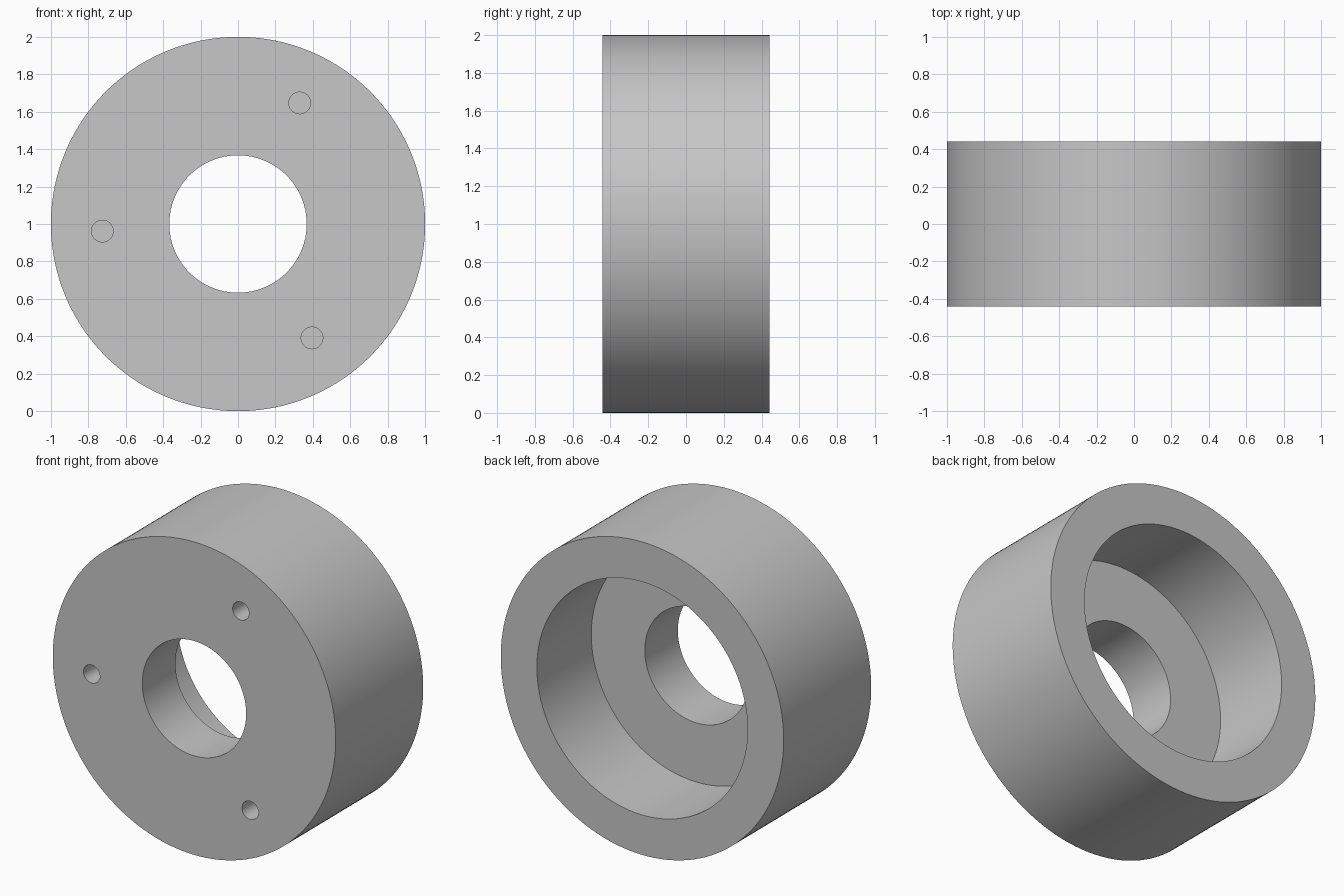
import bpy
import bmesh
from math import cos, sin, radians, tau
from mathutils import Vector

default = bpy.data.objects.get("Cube")
if default:
    bpy.data.objects.remove(default, do_unlink=True)

HALF = 0.442            # half the thickness along y
CENTRE = Vector((0, 0, 1))
OUTER, BORE, RECESS = 1.0, 0.367, 0.745
RECESS_DEPTH = 0.55
PIN_CIRCLE, PIN_RADIUS, PIN_DEPTH = 0.726, 0.058, 0.25

grey = bpy.data.materials.new("plain grey")
grey.use_nodes = True
colour = (0.57, 0.57, 0.57, 1)
grey.diffuse_color = colour
grey.node_tree.nodes["Principled BSDF"].inputs["Base Color"].default_value = colour


def lathe(name, profile, centre, steps):
    """Spin a closed (radius, y) profile around the y axis."""
    bm = bmesh.new()
    verts = [bm.verts.new((r, y, 0)) for r, y in profile]
    edges = [bm.edges.new((verts[i - 1], verts[i])) for i in range(len(verts))]
    bmesh.ops.spin(bm, geom=verts + edges, cent=(0, 0, 0), axis=(0, 1, 0),
                   angle=tau, steps=steps, use_merge=True)
    bmesh.ops.remove_doubles(bm, verts=bm.verts, dist=1e-5)
    bmesh.ops.recalc_face_normals(bm, faces=bm.faces)
    mesh = bpy.data.meshes.new(name)
    bm.to_mesh(mesh)
    bm.free()
    mesh.materials.append(grey)
    obj = bpy.data.objects.new(name, mesh)
    obj.location = centre
    bpy.context.collection.objects.link(obj)
    return obj


# Ring body: narrow bore through the front, wide recess in the back
floor = HALF - RECESS_DEPTH
body = lathe("ring_body", [(BORE, -HALF), (OUTER, -HALF), (OUTER, HALF),
                           (RECESS, HALF), (RECESS, floor), (BORE, floor)],
             CENTRE, 160)

# Three blind pin holes in the front face
for i in range(3):
    angle = radians(63 + 120 * i)
    bm = bmesh.new()
    bmesh.ops.create_cone(bm, cap_ends=True, segments=40, radius1=PIN_RADIUS,
                          radius2=PIN_RADIUS, depth=2 * PIN_DEPTH)
    mesh = bpy.data.meshes.new("pin_hole_cutter")
    bm.to_mesh(mesh)
    bm.free()
    mesh.materials.append(grey)
    cutter = bpy.data.objects.new("pin_hole_cutter", mesh)
    cutter.rotation_euler.x = radians(90)
    cutter.location = CENTRE + Vector((PIN_CIRCLE * cos(angle), -HALF,
                                       PIN_CIRCLE * sin(angle)))
    cutter.hide_render = True
    bpy.context.collection.objects.link(cutter)
    cut = body.modifiers.new("pin_hole", "BOOLEAN")
    cut.operation = "DIFFERENCE"
    cut.solver = "EXACT"
    cut.object = cutter
    bpy.context.view_layer.objects.active = body
    bpy.ops.object.modifier_apply(modifier=cut.name)
    bpy.data.objects.remove(cutter, do_unlink=True)

# Smooth walls with sharp rims
for obj in bpy.context.selected_objects:
    obj.select_set(False)
body.select_set(True)
bpy.context.view_layer.objects.active = body
bpy.ops.object.shade_smooth_by_angle(angle=radians(30))
